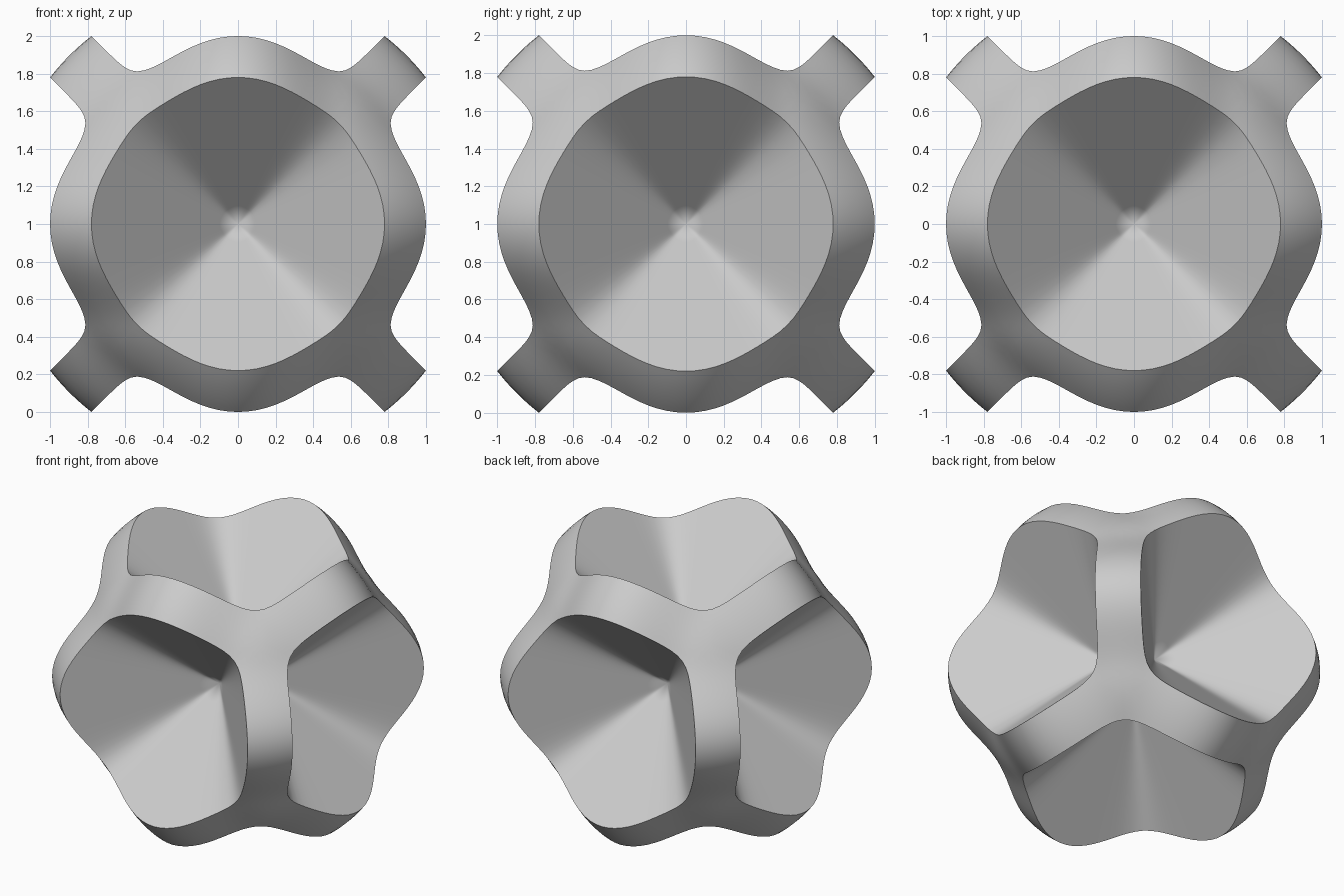
import bpy, bmesh, math
from mathutils import Vector

if "Cube" in bpy.data.objects:
    bpy.data.objects.remove(bpy.data.objects["Cube"])

GAP = 0.22        # distance of each pocket apex from the centre, sets wall thickness
SEG = 24          # columns per quarter of a pocket
IN_ROWS, OUT_ROWS = 8, 5
ROUND = 7         # rounding of the pocket corners


def outer_radius(d):
    """Outer skin: high over the twelve wall middles, low at the eight corners."""
    u = min(abs(c) for c in d) / d.length
    wave = 0.5 + 0.5 * math.cos(math.pi * min(u / 0.5, 1))
    return 1.11 + 0.158 * wave


def pocket_point(k, v):
    """Point on the pyramid-shaped pocket wall, or None beyond its opening."""
    side = k * (1 + abs(v) ** ROUND) ** (1 / ROUND)
    if side >= 0.999:
        return None
    return Vector((1, k, k * v)) * (GAP / (1 - side))


def skin_point(k, v):
    d = Vector((1, k, k * v))
    return d.normalized() * outer_radius(d)


def rim(v):
    """Slope at which the pocket wall meets the outer skin."""
    lo, hi = 0.0, 1.0
    for _ in range(40):
        k = (lo + hi) / 2
        p = pocket_point(k, v)
        if p is not None and p.length < skin_point(k, v).length:
            lo = k
        else:
            hi = k
    return lo


def column(v):
    """Profile from the pocket apex over the rim to the middle of the wall."""
    k = rim(v)
    apex, edge = Vector((GAP, 0, 0)), skin_point(k, v)
    pts = [apex.lerp(edge, i / IN_ROWS) for i in range(IN_ROWS + 1)]
    pts += [skin_point(k + (1 - k) * i / OUT_ROWS, v) for i in range(1, OUT_ROWS + 1)]
    return pts


# one quarter of one pocket
columns = [column(math.tan(math.pi / 4 * (2 * i / SEG - 1))) for i in range(SEG + 1)]

# repeat the quarter for four sides of all six pockets
bm = bmesh.new()
for axis in range(3):
    for other in range(3):
        if other == axis:
            continue
        third = 3 - axis - other
        for s in (-1, 1):
            for t in (-1, 1):
                grid = []
                for pts in columns:
                    row = []
                    for p in pts:
                        co = [0, 0, 0]
                        co[axis], co[other], co[third] = s * p.x, t * p.y, p.z
                        row.append(bm.verts.new((co[0], co[1], co[2] + 1)))
                    grid.append(row)
                for a, b in zip(grid, grid[1:]):
                    for i in range(len(a) - 1):
                        bm.faces.new((a[i], a[i + 1], b[i + 1], b[i]))
bmesh.ops.remove_doubles(bm, verts=bm.verts, dist=0.0005)
bmesh.ops.recalc_face_normals(bm, faces=bm.faces)

mesh = bpy.data.meshes.new("walled_cell")
bm.to_mesh(mesh)
bm.free()
cell = bpy.data.objects.new("walled_cell", mesh)
bpy.context.collection.objects.link(cell)

# plain grey
grey = bpy.data.materials.new("light_grey")
grey.diffuse_color = (0.6, 0.6, 0.6, 1)
grey.use_nodes = True
grey.node_tree.nodes["Principled BSDF"].inputs["Base Color"].default_value = grey.diffuse_color
mesh.materials.append(grey)

# smooth walls with crisp rims
bpy.context.view_layer.objects.active = cell
cell.select_set(True)
bpy.ops.object.shade_smooth_by_angle(angle=math.radians(40))
